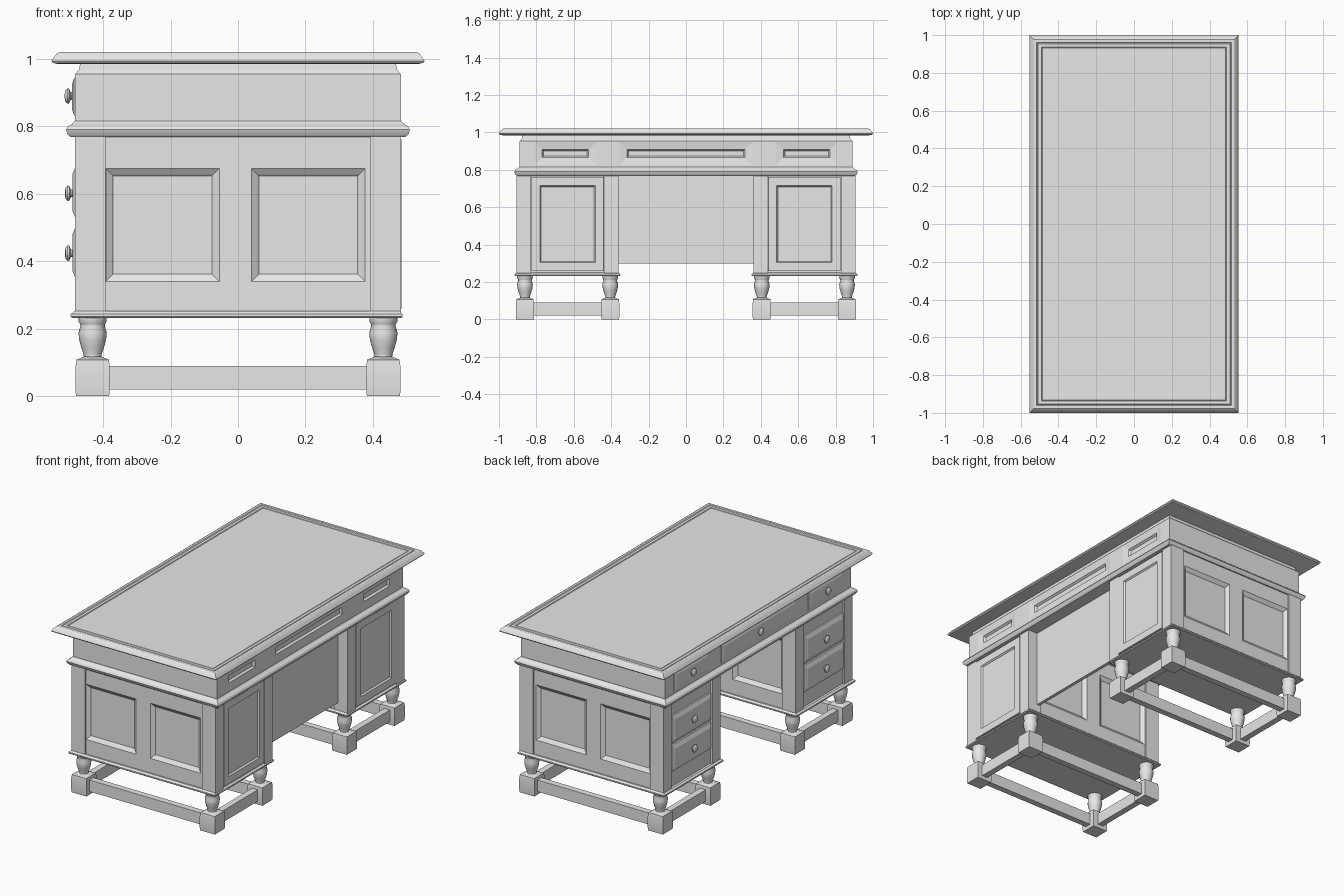
import bpy, bmesh, math
from mathutils import Vector, Matrix

cube = bpy.data.objects.get("Cube")
if cube:
    bpy.data.objects.remove(cube, do_unlink=True)

grey = bpy.data.materials.new("plain_grey")
grey.use_nodes = True
grey.diffuse_color = (0.8, 0.8, 0.8, 1)
for node in grey.node_tree.nodes:
    if node.type == 'BSDF_PRINCIPLED':
        node.inputs["Base Color"].default_value = (0.8, 0.8, 0.8, 1)


def finish(bm, name, smooth=None):
    bmesh.ops.recalc_face_normals(bm, faces=bm.faces)
    mesh = bpy.data.meshes.new(name)
    bm.to_mesh(mesh)
    bm.free()
    mesh.materials.append(grey)
    if smooth:
        mesh.shade_smooth()
        mesh.set_sharp_from_angle(angle=math.radians(smooth))
    obj = bpy.data.objects.new(name, mesh)
    bpy.context.scene.collection.objects.link(obj)
    return obj


def stack(rings):
    """Skin a list of equal-sided point rings and cap both ends."""
    bm = bmesh.new()
    loops = [[bm.verts.new(p) for p in ring] for ring in rings]
    n = len(loops[0])
    for low, high in zip(loops, loops[1:]):
        for i in range(n):
            j = (i + 1) % n
            bm.faces.new((low[i], low[j], high[j], high[i]))
    bm.faces.new(loops[0][::-1])
    bm.faces.new(loops[-1])
    bmesh.ops.recalc_face_normals(bm, faces=bm.faces)
    return bm


def moulded(cx, cy, hx, hy, profile):
    """Rectangular block; profile lists (inset, height)."""
    signs = ((-1, -1), (1, -1), (1, 1), (-1, 1))
    return stack([[(cx + a * (hx - d), cy + b * (hy - d), z) for a, b in signs]
                  for d, z in profile])


def box(name, cx, cy, hx, hy, z0, z1):
    return finish(moulded(cx, cy, hx, hy, ((0, z0), (0, z1))), name)


def turned(name, profile, matrix, sides=16):
    """Turned part; profile lists (radius, height)."""
    turns = [math.tau * i / sides for i in range(sides)]
    bm = stack([[(r * math.cos(t), r * math.sin(t), z) for t in turns]
                for r, z in profile])
    bm.transform(matrix)
    return finish(bm, name, 40)


def panel(bm, normal, rect, steps):
    """Cut a rectangle into a flat side, then inset and shift it in steps."""
    n = Vector(normal)
    across = Vector((abs(n.y), abs(n.x), 0))
    u0, u1, z0, z1 = rect
    up = Vector((0, 0, 1))
    for axis, at in ((across, u0), (across, u1), (up, z0), (up, z1)):
        bm.normal_update()
        side = [f for f in bm.faces if f.normal.dot(n) > 0.99]
        geom = list({v for f in side for v in f.verts})
        geom += list({e for f in side for e in f.edges}) + side
        bmesh.ops.bisect_plane(bm, geom=geom, dist=1e-5,
                               plane_co=axis * at, plane_no=axis)
    bm.normal_update()
    chosen = []
    for f in bm.faces:
        c = f.calc_center_median()
        if f.normal.dot(n) > 0.99 and u0 < c.dot(across) < u1 and z0 < c.z < z1:
            chosen.append(f)
    for width, shift in steps:
        bmesh.ops.inset_region(bm, faces=chosen, thickness=width, depth=0,
                               use_even_offset=True, use_boundary=True)
        verts = list({v for f in chosen for v in f.verts})
        bmesh.ops.translate(bm, verts=verts, vec=n * shift)
        bm.normal_update()


def knob(name, x, y, z):
    place = Matrix.Translation((x, y, z)) @ Matrix.Rotation(-math.pi / 2, 4, 'Y')
    turned(name, ((0.016, -0.004), (0.011, 0.005), (0.012, 0.009), (0.022, 0.013),
                  (0.023, 0.018), (0.017, 0.024), (0.006, 0.026)), place)


# Table top with rounded rim and inlaid writing surface
finish(moulded(0, 0, 0.553, 1.0, (
    (0.018, 0.985), (0.004, 0.988), (0, 0.994), (0.007, 1.005), (0.016, 1.016),
    (0.024, 1.021), (0.038, 1.021), (0.042, 1.016), (0.046, 1.019),
    (0.062, 1.019), (0.065, 1.014), (0.068, 1.018))), "table_top", 30)

# Apron: recessed slots on the visitor side, drawers on the other
apron = moulded(0, 0, 0.483, 0.889, ((0, 0.8), (0, 0.955), (0.012, 0.968), (0.015, 0.987)))
for y0, y1 in ((-0.81, -0.48), (-0.356, 0.356), (0.48, 0.81)):
    panel(apron, (1, 0, 0), (y0, y1, 0.825, 0.95), ((0.04, -0.006), (0.008, -0.012)))
    panel(apron, (-1, 0, 0), (y0, y1, 0.83, 0.945), ((0.002, 0.003), (0.018, 0.006)))
    knob("apron_knob", -0.488, (y0 + y1) / 2, 0.89)
finish(apron, "apron")

# Waist moulding
finish(moulded(0, 0, 0.51, 0.918, (
    (0.014, 0.768), (0.005, 0.776), (0, 0.79), (0.007, 0.801),
    (0.017, 0.806), (0.026, 0.816))), "waist_moulding", 30)

# Panel closing the knee space
box("modesty_panel", 0.41, 0, 0.01, 0.37, 0.30, 0.775)

for side, label in ((-1, "right"), (1, "left")):
    cy = side * 0.633

    # Pedestal with side panels, a false door and two drawers
    body = moulded(0, cy, 0.472, 0.264, ((0, 0.245), (0, 0.772)))
    for facing in (-1, 1):
        for x0, x1 in ((-0.392, -0.055), (0.04, 0.377)):
            panel(body, (0, facing, 0), (x0, x1, 0.34, 0.675),
                  ((0.004, -0.003), (0.014, -0.01), (0.004, -0.004)))
    panel(body, (1, 0, 0), (cy - 0.194, cy + 0.194, 0.258, 0.762),
          ((0.001, 0.012), (0.045, 0), (0.007, -0.009)))
    for z0, z1 in ((0.345, 0.507), (0.522, 0.685)):
        panel(body, (-1, 0, 0), (cy - 0.19, cy + 0.19, z0, z1),
              ((0.001, 0.008), (0.024, 0.01)))
        knob(label + "_drawer_knob", -0.487, cy, (z0 + z1) / 2 - 0.002)
    finish(body, label + "_pedestal")

    # Base moulding
    finish(moulded(-0.004, cy, 0.492, 0.283, (
        (0.004, 0.232), (0, 0.236), (0, 0.243), (0.01, 0.252))),
        label + "_base_moulding")

    # Corner posts, turned legs and foot blocks
    for sx in (-1, 1):
        for sy in (-1, 1):
            box(label + "_corner_post", sx * 0.438, cy + sy * 0.234,
                0.045, 0.039, 0.245, 0.772)
            lx, ly = sx * 0.431, cy + sy * 0.228
            turned(label + "_turned_leg", (
                (0.032, 0.1), (0.026, 0.117), (0.027, 0.125), (0.034, 0.145),
                (0.04, 0.168), (0.042, 0.188), (0.036, 0.208), (0.037, 0.214),
                (0.042, 0.222), (0.041, 0.236)), Matrix.Translation((lx, ly, 0)))
            finish(moulded(lx, ly, 0.051, 0.049, (
                (0.002, 0), (0, 0.02), (0, 0.085), (0.003, 0.108), (0.024, 0.117))),
                label + "_foot_block", 35)

    # Stretchers joining the feet
    for s in (-1, 1):
        box(label + "_long_stretcher", 0, cy + s * 0.228, 0.39, 0.019, 0.02, 0.09)
        box(label + "_short_stretcher", s * 0.431, cy, 0.019, 0.19, 0.02, 0.09)
